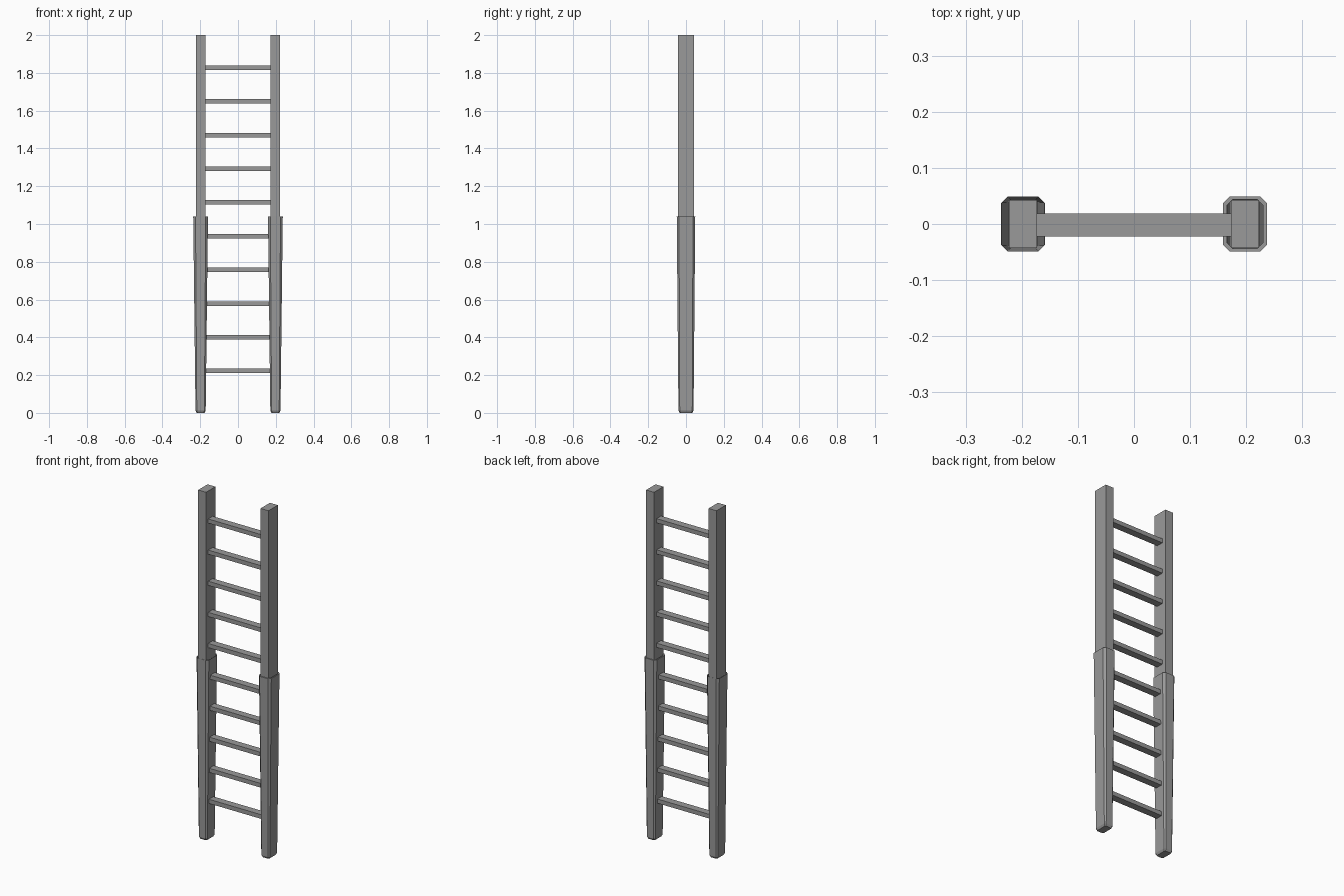
import bpy, bmesh

old = bpy.data.objects.get("Cube")
if old:
    bpy.data.objects.remove(old, do_unlink=True)

grey = bpy.data.materials.new("ladder grey")
grey.use_nodes = True
colour = (0.32, 0.32, 0.32, 1)
grey.diffuse_color = colour
grey.node_tree.nodes["Principled BSDF"].inputs["Base Color"].default_value = colour

SPREAD = 0.198     # rail centre from the middle
TOP = 1.04         # top of the lower sleeves


def finish(name, bm):
    bmesh.ops.recalc_face_normals(bm, faces=bm.faces)
    mesh = bpy.data.meshes.new(name)
    bm.to_mesh(mesh)
    bm.free()
    mesh.materials.append(grey)
    obj = bpy.data.objects.new(name, mesh)
    bpy.context.collection.objects.link(obj)
    return obj


def box(name, centre, size):
    bm = bmesh.new()
    bmesh.ops.create_cube(bm, size=1)
    bmesh.ops.scale(bm, vec=size, verts=bm.verts)
    bmesh.ops.translate(bm, vec=centre, verts=bm.verts)
    return finish(name, bm)


def loft(name, x, rings):
    """Join chamfered rectangles given as (z, half width, half depth, chamfer)."""
    bm = bmesh.new()
    loops = []
    for z, w, d, c in rings:
        outline = [(w, c - d), (w, d - c), (w - c, d), (c - w, d),
                   (-w, d - c), (-w, c - d), (c - w, -d), (w - c, -d)]
        loops.append([bm.verts.new((x + px, py, z)) for px, py in outline])
    for a, b in zip(loops, loops[1:]):
        for i in range(len(a)):
            j = (i + 1) % len(a)
            bm.faces.new((a[i], a[j], b[j], b[i]))
    bm.faces.new(loops[0])
    bm.faces.new(loops[-1])
    return finish(name, bm)


# Rails sliding in tapered, chamfered sleeves that are open at the top
for side, sign, rim in (("left", 1, 0.007), ("right", -1, 0.001)):
    x = sign * SPREAD
    box(side + "_upper_rail", (x, 0, 1.4), (0.05, 0.085, 1.2))
    loft(side + "_lower_sleeve", x, [
        (0.84, 0.026, 0.043, 0.004),
        (TOP, 0.039 - rim, 0.049 - rim * 0.8, 0.01),
        (TOP, 0.039, 0.049, 0.012),
        (0.012, 0.027, 0.040, 0.007),
        (0.0, 0.021, 0.034, 0.005)])

# Ten evenly spaced flat rungs
for i in range(10):
    box(f"rung_{i + 1}", (0, -0.002, 0.222 + i * 0.1784), (0.35, 0.041, 0.024))
